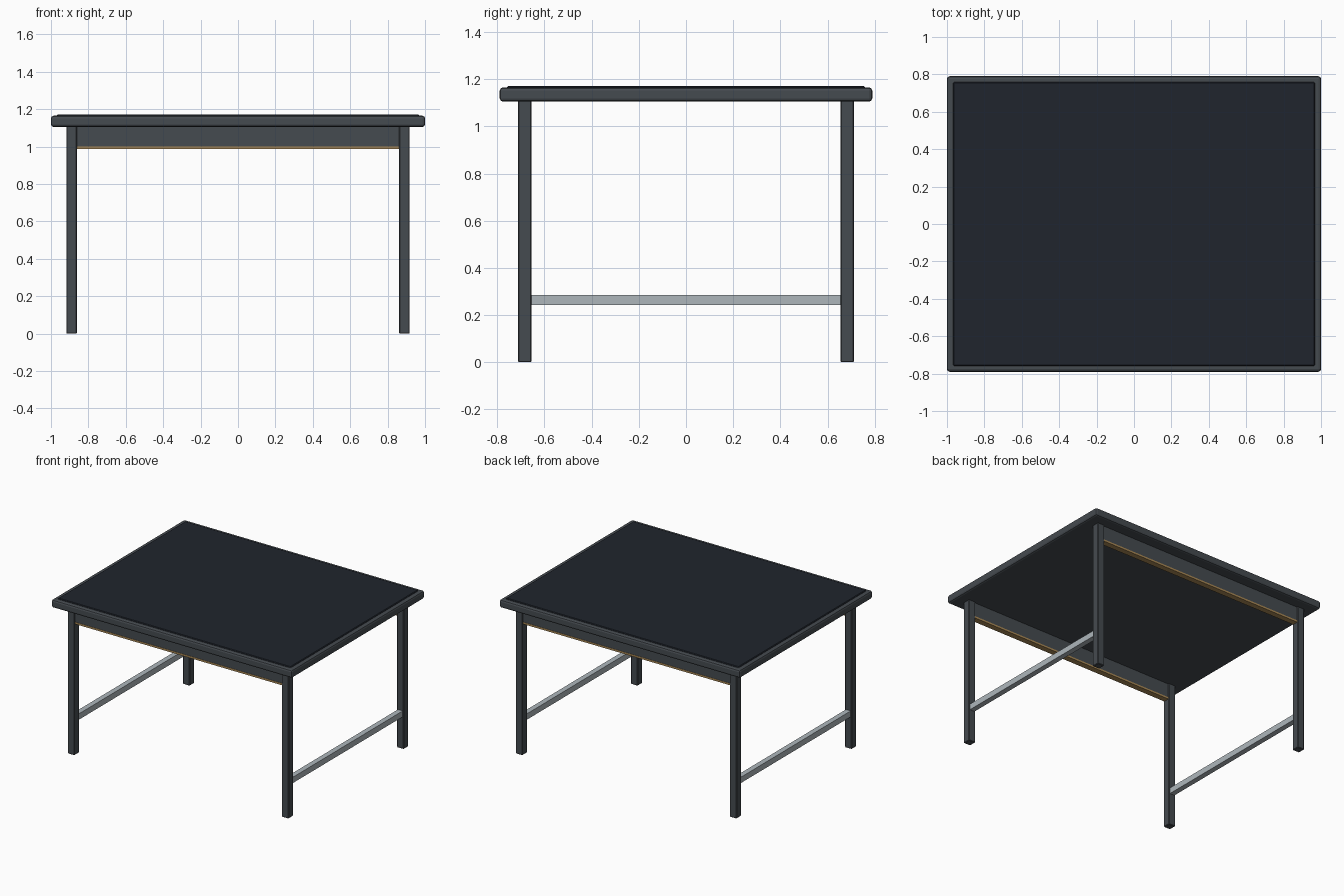
import bpy, bmesh

if "Cube" in bpy.data.objects:
    bpy.data.objects.remove(bpy.data.objects["Cube"])


def material(name, rgb):
    m = bpy.data.materials.new(name)
    m.diffuse_color = (*rgb, 1)
    m.use_nodes = True
    m.node_tree.nodes["Principled BSDF"].inputs["Base Color"].default_value = m.diffuse_color
    return m


frame = material("dark_frame", (0.06, 0.07, 0.08))
pad = material("writing_surface", (0.014, 0.018, 0.026))
steel = material("steel", (0.42, 0.47, 0.5))
brass = material("brass", (0.4, 0.25, 0.09))


def box(name, lo, hi, mat, bevel=0.0, segments=1):
    """Axis-aligned box between two corners, with optional edge bevel."""
    bm = bmesh.new()
    bmesh.ops.create_cube(bm, size=1)
    for v in bm.verts:
        v.co = [lo[i] + (v.co[i] + 0.5) * (hi[i] - lo[i]) for i in range(3)]
    mesh = bpy.data.meshes.new(name)
    bm.to_mesh(mesh)
    bm.free()
    mesh.materials.append(mat)
    ob = bpy.data.objects.new(name, mesh)
    bpy.context.collection.objects.link(ob)
    if bevel:
        mod = ob.modifiers.new("edge_bevel", 'BEVEL')
        mod.width = bevel
        mod.segments = segments
    return ob


# Table top and raised writing surface
box("table_top", (-1, -0.79, 1.105), (1, 0.79, 1.165), frame, 0.014, 2)
box("surface_panel", (-0.968, -0.758, 1.155), (0.968, 0.758, 1.172), pad, 0.005)

# Legs
for sx, side in ((-1, "left"), (1, "right")):
    for sy, end in ((-1, "front"), (1, "back")):
        cx, cy = sx * 0.89, sy * 0.684
        box(f"{end}_{side}_leg", (cx - 0.028, cy - 0.028, 0),
            (cx + 0.028, cy + 0.028, 1.11), frame, 0.004)

# Side stretchers between front and back legs
for sx, side in ((-1, "left"), (1, "right")):
    cx = sx * 0.89
    box(f"{side}_stretcher", (cx - 0.02, -0.658, 0.242),
        (cx + 0.02, 0.658, 0.286), steel)

# Long aprons with brass trim along the lower edge
for sy, end in ((-1, "front"), (1, "back")):
    cy = sy * 0.684
    box(f"{end}_apron", (-0.864, cy - 0.02, 1.0), (0.864, cy + 0.02, 1.11), frame)
    box(f"{end}_trim", (-0.864, cy - 0.022, 0.986), (0.864, cy + 0.022, 1.0), brass)
